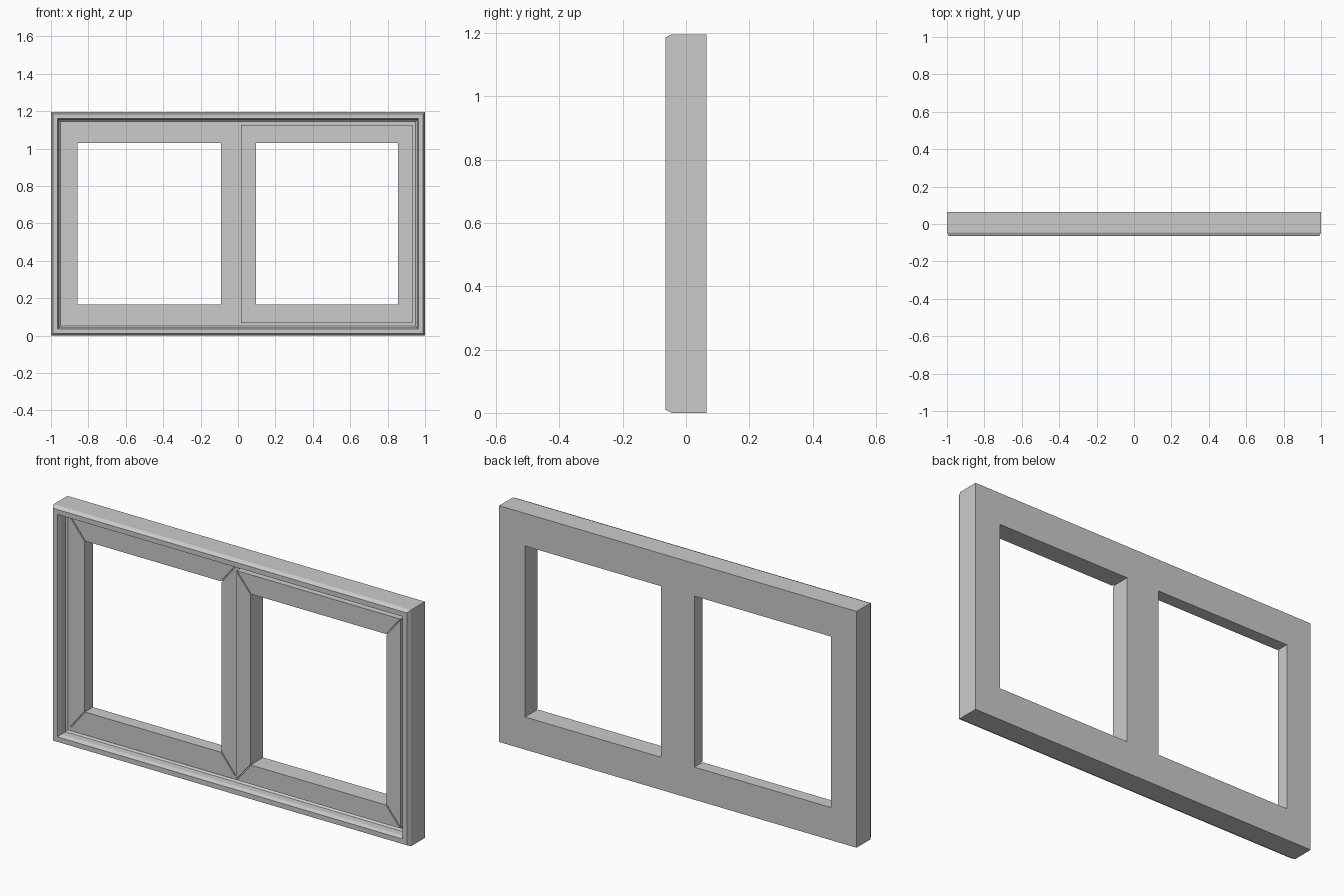
import bpy, bmesh, math
from mathutils import Matrix, Vector

if "Cube" in bpy.data.objects:
    bpy.data.objects.remove(bpy.data.objects["Cube"])

BACK = 0.065


def new_object(name, bm):
    bmesh.ops.recalc_face_normals(bm, faces=bm.faces[:])
    mesh = bpy.data.meshes.new(name)
    bm.to_mesh(mesh)
    bm.free()
    obj = bpy.data.objects.new(name, mesh)
    bpy.context.collection.objects.link(obj)
    return obj


def ring(name, x0, x1, z0, z1, profile):
    """Sweep a closed profile of (x inset, z inset, y) round a mitred rectangle."""
    bm = bmesh.new()
    loops = []
    for dx, dz, y in profile:
        loops.append([bm.verts.new(p) for p in (
            (x0 + dx, y, z0 + dz), (x1 - dx, y, z0 + dz),
            (x1 - dx, y, z1 - dz), (x0 + dx, y, z1 - dz))])
    for i, a in enumerate(loops):
        b = loops[(i + 1) % len(loops)]
        for j in range(4):
            k = (j + 1) % 4
            bm.faces.new((a[j], a[k], b[k], b[j]))
    return new_object(name, bm)


def mitre_grooves(sash, outer, inner, y):
    """Cut a thin groove along each corner mitre of a sash front."""
    bm = bmesh.new()
    for i in (0, 1):
        for j in (2, 3):
            a = Vector((outer[i], y, outer[j]))
            b = Vector((inner[i], y, inner[j]))
            d = b - a
            start, end = a + d * 0.17, b + d * 0.05
            m = (Matrix.Translation((start + end) / 2)
                 @ Matrix.Rotation(-math.atan2(d.z, d.x), 4, 'Y')
                 @ Matrix.Diagonal(((end - start).length, 0.016, 0.006, 1)))
            bmesh.ops.create_cube(bm, size=1, matrix=m)
    cutter = new_object(sash.name + "_groove_cutter", bm)
    cutter.hide_render = True
    cutter.display_type = 'WIRE'
    mod = sash.modifiers.new("mitre_grooves", 'BOOLEAN')
    mod.operation = 'DIFFERENCE'
    mod.solver = 'EXACT'
    mod.object = cutter


# Outer frame: chamfered front edges, stepped inner lip
ring("outer_frame", -1, 1, 0, 1.195, [
    (0, 0, BACK), (0, 0, -0.045), (0.01, 0.01, -0.065),
    (0.035, 0.035, -0.065), (0.042, 0.042, -0.045),
    (0.042, 0.042, -0.01), (0.05, 0.05, -0.002), (0.05, 0.05, BACK)])

# Left sash, set back in the frame
left = ring("left_sash", -0.95, 0.0, 0.05, 1.145, [
    (0, 0, BACK), (0, 0, 0.0), (0.092, 0.115, 0.0), (0.092, 0.115, BACK)])
mitre_grooves(left, (-0.95, 0.0, 0.05, 1.145), (-0.858, -0.092, 0.165, 1.03), 0.0)

# Right sash, with a raised front panel and a rebated rim
right = ring("right_sash", 0.0, 0.95, 0.05, 1.145, [
    (0, 0, BACK), (0, 0, 0.0), (0.016, 0.018, 0.0), (0.016, 0.018, -0.035),
    (0.095, 0.115, -0.035), (0.095, 0.115, BACK)])
mitre_grooves(right, (0.0, 0.95, 0.05, 1.145), (0.095, 0.855, 0.165, 1.03), -0.035)
